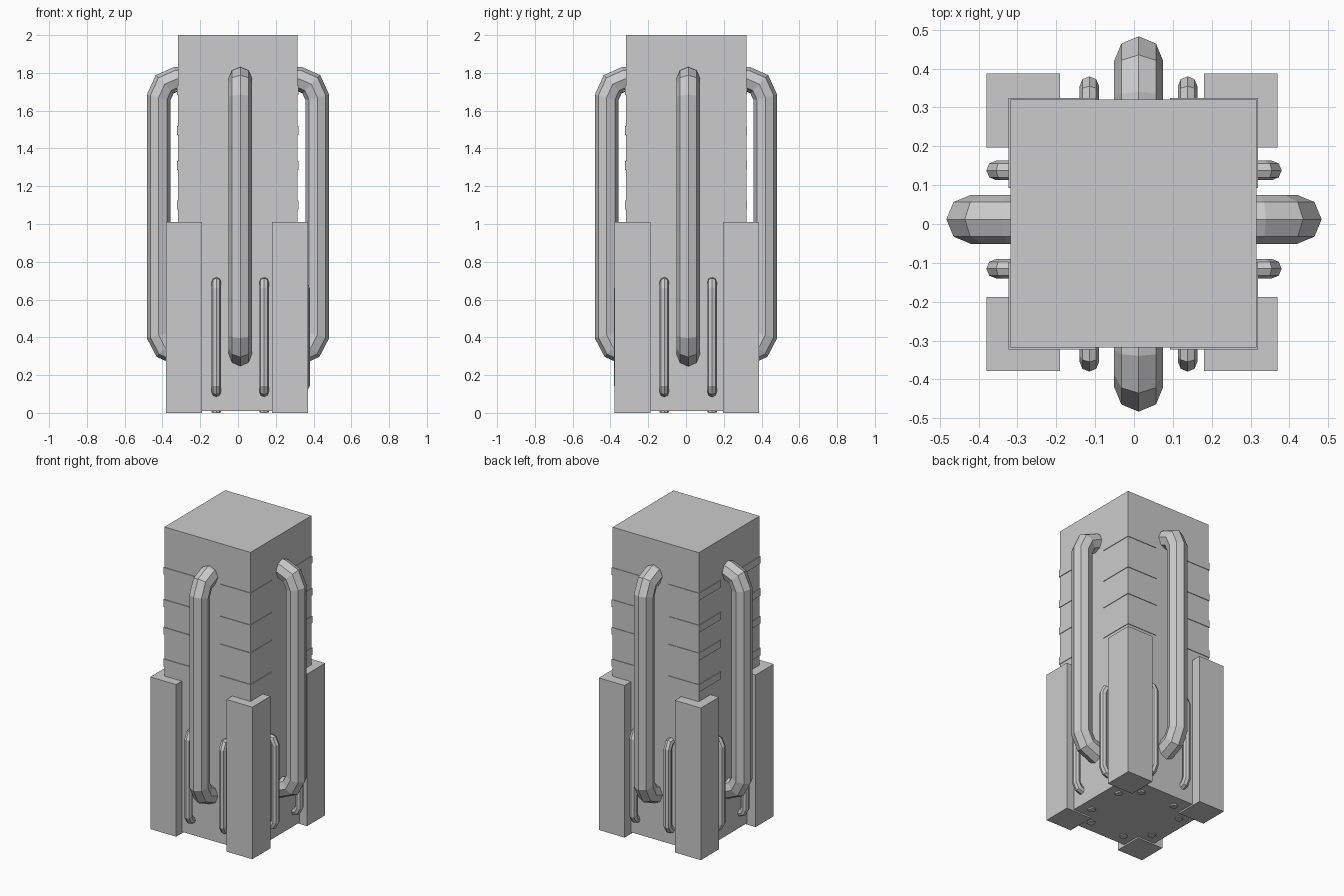
import bpy, bmesh, math
from mathutils import Vector

if "Cube" in bpy.data.objects:
    bpy.data.objects.remove(bpy.data.objects["Cube"])


def add_mesh(name, bm):
    bmesh.ops.recalc_face_normals(bm, faces=bm.faces)
    me = bpy.data.meshes.new(name)
    bm.to_mesh(me)
    bm.free()
    ob = bpy.data.objects.new(name, me)
    bpy.context.collection.objects.link(ob)
    return ob


def box(name, x, y, z):
    bm = bmesh.new()
    bmesh.ops.create_cube(bm, size=1)
    for v in bm.verts:
        v.co = Vector([(r[0] + r[1]) / 2 + c * (r[1] - r[0])
                       for c, r in zip(v.co, (x, y, z))])
    return add_mesh(name, bm)


def pipe(name, path, radius, place, sides=8):
    """Sweep a polygon along a path of (outward, z) points with mitred bends."""
    pts = [Vector(p) for p in path]
    bm = bmesh.new()
    rings = []
    for i, p in enumerate(pts):
        d0 = (p - pts[max(i - 1, 0)])
        d1 = (pts[min(i + 1, len(pts) - 1)] - p)
        d0 = (d0 if d0.length else d1).normalized()
        d1 = d1.normalized() if d1.length else d0
        t = (d0 + d1).normalized()
        n = Vector((-t.y, t.x)) / t.dot(d0)
        ring = []
        for k in range(sides):
            a = 2 * math.pi * k / sides
            q = p + n * radius * math.sin(a)
            ring.append(bm.verts.new(place(radius * math.cos(a), q.x, q.y)))
        rings.append(ring)
    for a, b in zip(rings, rings[1:]):
        for k in range(sides):
            m = (k + 1) % sides
            bm.faces.new((a[k], a[m], b[m], b[k]))
    bm.faces.new(rings[0])
    bm.faces.new(rings[-1])
    return add_mesh(name, bm)


# Central column
box("column", (-0.318, 0.315), (-0.318, 0.32), (0.01, 2.0))

# Corner guards on the lower half, thin ribs wrapping the corners above
for xn, gx, rx in (("left", (-0.38, -0.19), (-0.323, -0.098)),
                   ("right", (0.18, 0.37), (0.093, 0.319))):
    for yn, gy, ry in (("front", (-0.378, -0.188), (-0.323, -0.098)),
                       ("back", (0.197, 0.387), (0.093, 0.324))):
        box(f"corner_guard_{yn}_{xn}", gx, gy, (0, 1.01))
        for i, z in enumerate((1.1, 1.31, 1.495, 1.708)):
            box(f"corner_rib_{yn}_{xn}_{i + 1}", rx, ry, (z - 0.024, z + 0.024))

# Pipes on each face: one large and two small
BIG = [(0.28, 1.77), (0.325, 1.768), (0.388, 1.74), (0.42, 1.67),
       (0.42, 0.412), (0.385, 0.345), (0.27, 0.295)]
SMALL = [(0.29, 0.697), (0.338, 0.69), (0.355, 0.655),
         (0.355, 0.148), (0.338, 0.118), (0.3, 0.105), (0.24, 0.06), (0.235, 0.002)]
FACES = {
    "front": lambda s, r, z: (s, -r, z),
    "back": lambda s, r, z: (s, r, z),
    "left": lambda s, r, z: (-r, s, z),
    "right": lambda s, r, z: (r, s, z),
}
for face, put in FACES.items():
    for kind, path, radius, offset in (("large_pipe", BIG, 0.063, 0.012),
                                       ("small_pipe_a", SMALL, 0.025, -0.115),
                                       ("small_pipe_b", SMALL, 0.025, 0.138)):
        pipe(f"{kind}_{face}", path, radius,
             lambda s, r, z, put=put, o=offset: put(s + o, r, z))
